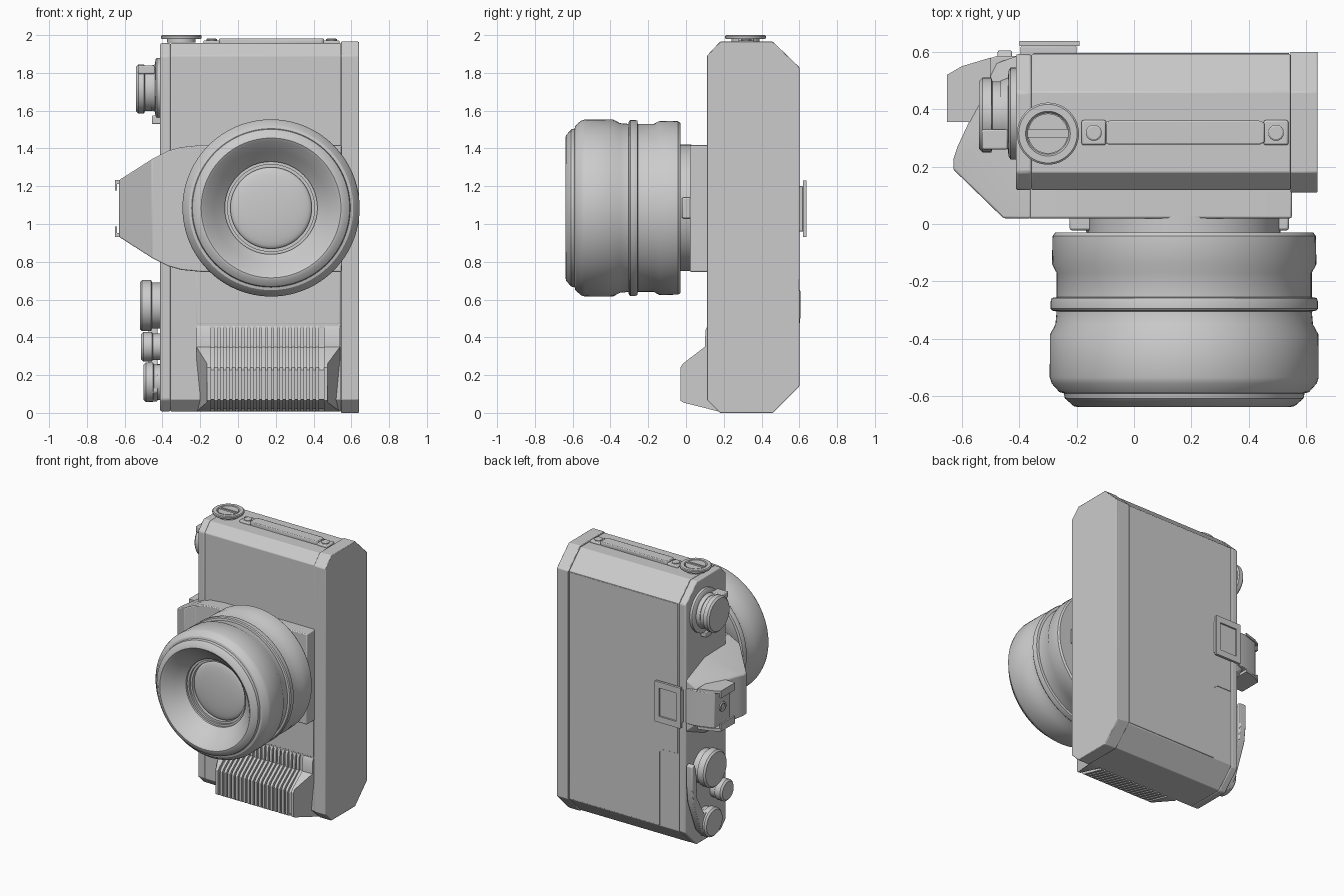
import bpy, bmesh, math
from mathutils import Vector


def finish(name, bm, bevel=0.0, seg=2, angle=30):
    bmesh.ops.recalc_face_normals(bm, faces=bm.faces)
    me = bpy.data.meshes.new(name)
    bm.to_mesh(me)
    bm.free()
    ob = bpy.data.objects.new(name, me)
    bpy.context.collection.objects.link(ob)
    bpy.ops.object.select_all(action='DESELECT')
    ob.select_set(True)
    bpy.context.view_layer.objects.active = ob
    bpy.ops.object.shade_smooth_by_angle(angle=math.radians(angle))
    if bevel:
        m = ob.modifiers.new("soft_edges", 'BEVEL')
        m.width, m.segments, m.limit_method = bevel, seg, 'ANGLE'
        m.angle_limit = math.radians(25)
    return ob


def prism(name, pts, axis, a, b, bevel=0.0, edit=None):
    """Extrude a 2D outline along an axis between a and b."""
    place = {'X': lambda p, t: (t, p[0], p[1]),
             'Y': lambda p, t: (p[0], t, p[1]),
             'Z': lambda p, t: (p[0], p[1], t)}[axis]
    bm = bmesh.new()
    lo = [bm.verts.new(place(p, a)) for p in pts]
    hi = [bm.verts.new(place(p, b)) for p in pts]
    bm.faces.new(lo)
    bm.faces.new(hi)
    for i in range(len(pts)):
        j = (i + 1) % len(pts)
        bm.faces.new((lo[i], lo[j], hi[j], hi[i]))
    if edit:
        for v in bm.verts:
            edit(v.co)
    return finish(name, bm, bevel)


def box(name, x, y, z, bevel=0.0):
    pts = [(x[0], y[0]), (x[1], y[0]), (x[1], y[1]), (x[0], y[1])]
    return prism(name, pts, 'Z', z[0], z[1], bevel)


def lathe(name, prof, origin, direction, n=64, angle=30):
    """Revolve (radius, height) points round a direction."""
    q = Vector(direction).to_track_quat('Z', 'Y')
    bm = bmesh.new()
    rings = []
    for r, h in prof:
        k = 1 if r == 0 else n
        rings.append([bm.verts.new(Vector(origin) + q @ Vector(
            (r * math.cos(2 * math.pi * i / n), r * math.sin(2 * math.pi * i / n), h)))
            for i in range(k)])
    for p, s in zip(rings, rings[1:]):
        for i in range(n):
            j = (i + 1) % n
            quad = [p[i % len(p)], p[j % len(p)], s[j % len(s)], s[i % len(s)]]
            bm.faces.new(list(dict.fromkeys(quad)))
    return finish(name, bm, angle=angle)


def hull(name, pts, bevel=0.0):
    bm = bmesh.new()
    for p in pts:
        bm.verts.new(p)
    bmesh.ops.convex_hull(bm, input=bm.verts)
    bmesh.ops.dissolve_limit(bm, angle_limit=0.02, verts=bm.verts, edges=bm.edges)
    return finish(name, bm, bevel)


def knob(name, r, h, y, z, x0=-0.40):
    prof = [(0, 0), (r * 0.9, 0), (r * 0.9, h * 0.45), (r, h * 0.5),
            (r, h - 0.012), (r - 0.012, h), (0, h)]
    return lathe(name, prof, (x0, y, z), (-1, 0, 0), 48)


def side_profile(d):
    return [(0.11 + d, 0.07), (0.18, d), (0.46, d), (0.60 - d, 0.14),
            (0.60 - d, 1.83), (0.46, 1.965 - d), (0.18, 1.965 - d), (0.11 + d, 1.89)]


# Body: end plate, main shell and left cover share one chamfered profile
prism("end_plate", side_profile(0.0), 'X', 0.545, 0.64, 0.004)
prism("main_shell", side_profile(0.008), 'X', -0.357, 0.545, 0.004)
prism("side_cover", side_profile(0.008), 'X', -0.412, -0.357, 0.008)
prism("back_door", [(0.54, 0.145), (-0.20, 0.145), (-0.20, 0.69), (-0.235, 0.715),
                    (-0.35, 0.715), (-0.35, 1.825), (0.54, 1.825)], 'Y', 0.58, 0.596, 0.002)
prism("front_panel", [(-0.22, 0.47), (0.54, 0.47), (0.54, 0.76), (-0.22, 0.76)],
      'Y', 0.112, 0.13, 0.002)

# Lens mount block and finder hump
C = 1.082
half = [(0.55, 0.335), (-0.20, 0.335), (-0.30, 0.325), (-0.37, 0.305)]
outline = [(x, C + z) for x, z in half] + [(x, C - z) for x, z in reversed(half)]
prism("mount_block", outline, 'Y', 0.02, 0.14, 0.006)
hump = [(-0.63, 0.19, 0.15), (-0.63, 0.225, 0.15), (-0.615, 0.27, 0.155),
        (-0.455, 0.02, 0.262), (-0.36, 0.02, 0.31), (-0.36, 0.40, 0.31),
        (-0.41, 0.585, 0.19), (-0.48, 0.56, 0.13), (-0.36, 0.585, 0.22)]
hull("finder_hump", [(x, y, C + s * z) for x, y, z in hump for s in (1, -1)], 0.006)

# Accessory shoe with two inward-lipped rails
prism("shoe_block", [(-0.612, 0.355), (-0.612, 0.54), (-0.48, 0.585), (-0.38, 0.585),
                     (-0.38, 0.355)], 'Z', C - 0.13, C + 0.13, 0.004)
for s, side in ((1, "upper"), (-1, "lower")):
    z = sorted((C + s * 0.13, C + s * 0.15))
    prism(f"shoe_rail_{side}", [(-0.652, 0.355), (-0.652, 0.52), (-0.60, 0.55),
                                (-0.50, 0.58), (-0.50, 0.355)], 'Z', *z)
    box(f"shoe_lip_{side}", (-0.652, -0.64), (0.355, 0.52),
        sorted((C + s * 0.095, C + s * 0.14)))
lathe("shoe_contact", [(0, 0), (0.035, 0), (0.035, 0.01), (0.022, 0.01), (0.022, 0.004),
                       (0, 0.004)], (-0.612, 0.45, C), (-1, 0, 0), 24)

# Eyepiece with a raised frame
box("eyepiece_base", (-0.395, -0.20), (0.58, 0.62), (0.96, 1.20), 0.004)
box("frame_left", (-0.40, -0.365), (0.62, 0.638), (0.93, 1.23))
box("frame_right", (-0.225, -0.19), (0.62, 0.638), (0.93, 1.23))
box("frame_bottom", (-0.365, -0.225), (0.62, 0.638), (0.93, 0.975))
box("frame_top", (-0.365, -0.225), (0.62, 0.638), (1.185, 1.23))
box("eyepiece_glass", (-0.365, -0.225), (0.61, 0.626), (0.975, 1.185))

# Lens barrel, funnel and front glass
LX, LZ = 0.175, 1.085
barrel = [(0, -0.03), (0.335, -0.03), (0.335, 0.03), (0.45, 0.03), (0.459, 0.042),
          (0.461, 0.14), (0.445, 0.17), (0.445, 0.255), (0.462, 0.258), (0.466, 0.27),
          (0.466, 0.295), (0.46, 0.302), (0.445, 0.305), (0.449, 0.35), (0.468, 0.385),
          (0.469, 0.535), (0.462, 0.556), (0.435, 0.586), (0.42, 0.59), (0.416, 0.608),
          (0.385, 0.635), (0.37, 0.638), (0.355, 0.628), (0.30, 0.565), (0.245, 0.51),
          (0.245, 0.495), (0.23, 0.495), (0.23, 0.48), (0.215, 0.48), (0.215, 0.45), (0, 0.45)]
lathe("lens_barrel", barrel, (LX, 0, LZ), (0, -1, 0), 96)
dome = [(0.215 * math.sin(t * math.pi / 16), 0.455 + 0.03 * math.cos(t * math.pi / 16))
        for t in range(9)]
lathe("front_glass", dome, (LX, 0, LZ), (0, -1, 0), 64, 60)
lathe("mount_ring", [(0, 0), (0.325, 0), (0.325, 0.025), (0.31, 0.03), (0, 0.03)],
      (LX, 0.02, LZ), (0, -1, 0))
box("lens_release", (-0.225, -0.14), (-0.022, 0.04), (1.03, 1.14), 0.008)
box("lens_lock", (0.48, 0.54), (-0.022, 0.04), (1.03, 1.14), 0.008)


# Ribbed hand grip: tapered ends, recessed core, ribs
def grip_profile(d):
    return [(0.20, 0.46), (0.115 + d * 0.3, 0.46), (0.103 + d, 0.44), (0.10 + d, 0.35 - d * 0.3),
            (-0.015 + d, 0.262 - d), (-0.03 + d, 0.24 - d), (-0.03 + d, 0.065 + d * 0.5),
            (-0.015 + d, 0.055 + d), (0.17, 0.008 + d), (0.20, 0.008 + d)]


def taper(co):
    if co.y < 0.08:
        co.x = max(-0.165, min(0.475, co.x))


prism("grip_end_left", grip_profile(0), 'X', -0.22, -0.142, edit=taper)
prism("grip_end_right", grip_profile(0), 'X', 0.456, 0.54, edit=taper)
prism("grip_core", grip_profile(0.014), 'X', -0.142, 0.456)
for i in range(18):
    x = -0.1265 + i * 0.0315
    prism(f"grip_rib_{i + 1}", grip_profile(0), 'X', x, x + 0.0195)

# Round coin-slot cap and strap bar on the upper end
lathe("slot_cap", [(0, 0), (0.075, 0), (0.075, 0.02), (0.105, 0.02), (0.108, 0.026),
                   (0.108, 0.035), (0.102, 0.04), (0.078, 0.04), (0.072, 0.03), (0, 0.03)],
      (-0.30, 0.315, 1.96), (0, 0, 1))
for s in (1, -1):
    arc = [(-0.30 + 0.07 * math.cos(a), 0.315 + s * 0.07 * math.sin(a))
           for a in [math.radians(10 + 16 * k) for k in range(11)]]
    prism(f"slot_cap_half_{'back' if s > 0 else 'front'}", arc, 'Z', 1.985, 1.998)
prism("strap_bar", [(-0.10, 0.285), (-0.09, 0.277), (0.44, 0.277), (0.455, 0.285), (0.455, 0.352),
                    (0.44, 0.36), (-0.09, 0.36), (-0.10, 0.352)], 'Z', 1.95, 1.983, 0.005)
for n, x in (("left", -0.14), ("right", 0.495)):
    box(f"strap_lug_{n}", (x - 0.043, x + 0.043), (0.275, 0.362), (1.95, 1.972), 0.007)
    lathe(f"strap_screw_{n}", [(0, 0), (0.028, 0), (0.028, 0.008), (0.022, 0.012), (0, 0.012)],
          (x, 0.318, 1.97), (0, 0, 1), 24)

# Rewind knob with collar and tab
lathe("rewind_collar", [(0, 0), (0.16, 0), (0.16, 0.025), (0.15, 0.032), (0.125, 0.035),
                        (0.115, 0.06), (0, 0.06)], (-0.405, 0.385, 1.72), (-1, 0, 0))
knob("rewind_knob", 0.13, 0.085, 0.38, 1.715, -0.455)
box("rewind_tab", (-0.53, -0.44), (0.26, 0.33), (1.795, 1.84), 0.006)
box("collar_stop", (-0.455, -0.40), (0.35, 0.41), (1.53, 1.575), 0.005)

# Lower dials and advance lever
knob("speed_dial", 0.135, 0.12, 0.39, 0.568)
knob("small_dial", 0.078, 0.113, 0.24, 0.35)
knob("advance_hub", 0.105, 0.10, 0.38, 0.163)
prism("advance_lever", [(0.605, 0.65), (0.575, 0.66), (0.555, 0.60), (0.545, 0.40),
                        (0.46, 0.25), (0.36, 0.26), (0.29, 0.20), (0.29, 0.11), (0.35, 0.06),
                        (0.43, 0.065), (0.50, 0.14), (0.59, 0.37), (0.605, 0.50)],
      'X', -0.475, -0.425, 0.006)
